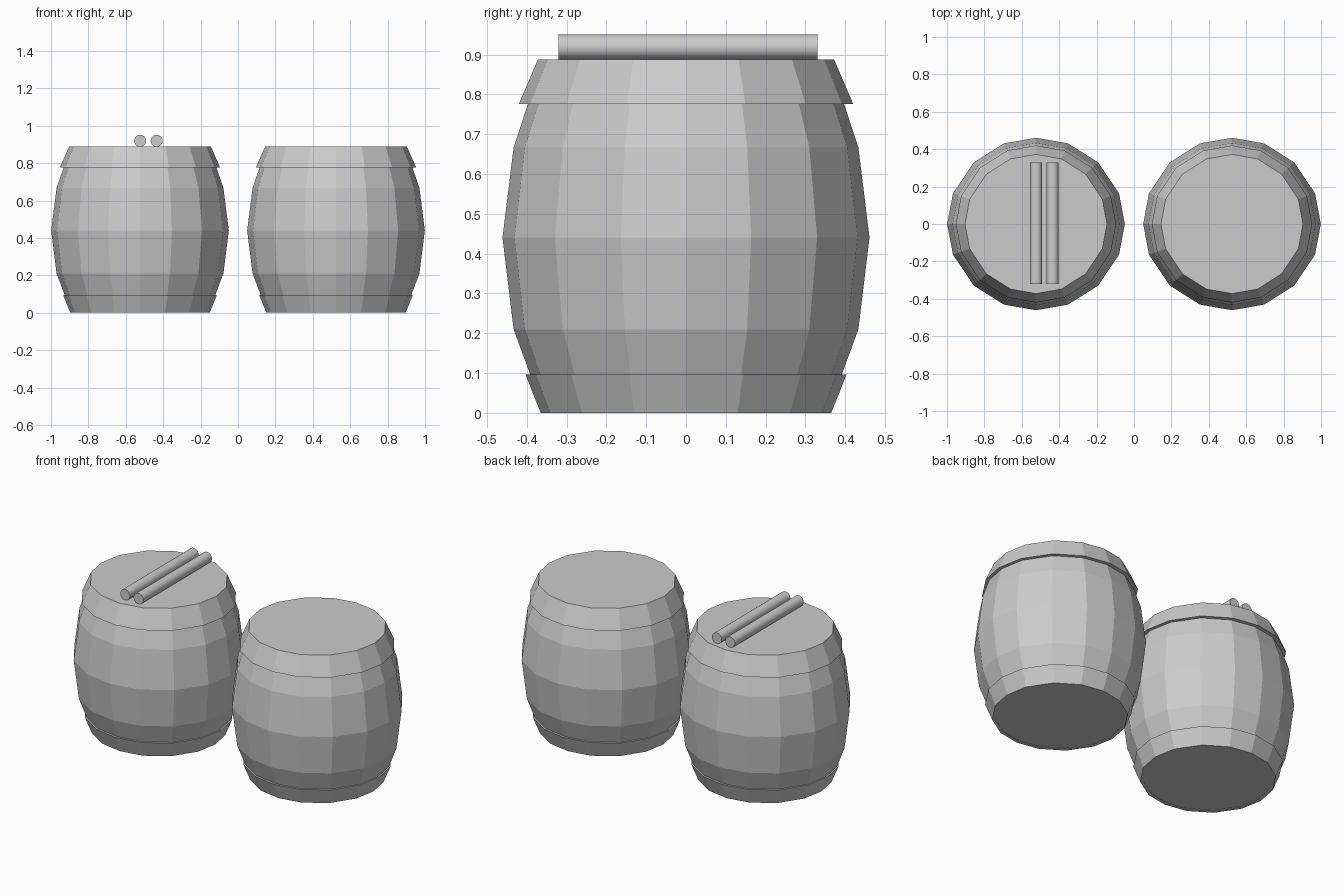
import bpy, bmesh, math

if "Cube" in bpy.data.objects:
    bpy.data.objects.remove(bpy.data.objects["Cube"])

# quarter outline of the slightly uneven 16-sided barrel
QUARTER = [(1, 0), (.935, .355), (.70, .715), (.36, .935)]
RING = []
for k in range(4):
    c, s = round(math.cos(k * math.pi / 2)), round(math.sin(k * math.pi / 2))
    pts = QUARTER if k % 2 == 0 else [(1, 0), (.935, .36), (.715, .70), (.355, .935)]
    RING += [(c * x - s * y, s * x + c * y) for x, y in pts]


def loft(name, profile, cx, closed=False, sx=1.03):
    """Sweep an (r, z) profile around the barrel outline; open profiles get caps."""
    bm = bmesh.new()
    rows = [[bm.verts.new((cx + x * r * sx, y * r, z)) for x, y in RING] for r, z in profile]
    n = len(RING)
    pairs = list(zip(rows, rows[1:]))
    if closed:
        pairs.append((rows[-1], rows[0]))
    else:
        bm.faces.new(rows[0][::-1])
        bm.faces.new(rows[-1])
    for a, b in pairs:
        for i in range(n):
            j = (i + 1) % n
            bm.faces.new((a[i], a[j], b[j], b[i]))
    bmesh.ops.recalc_face_normals(bm, faces=bm.faces)
    me = bpy.data.meshes.new(name)
    bm.to_mesh(me)
    bm.free()
    ob = bpy.data.objects.new(name, me)
    bpy.context.collection.objects.link(ob)


for side, cx in (("left", -.524), ("right", .524)):
    # bulging staves
    loft(f"{side}_barrel_body", [(.35, .004), (.391, .095), (.433, .21), (.461, .44),
                                 (.433, .667), (.397, .776), (.36, .884)], cx)
    # hoops
    loft(f"{side}_bottom_hoop", [(.345, 0), (.365, 0), (.403, .096), (.385, .096)], cx, True, 1.02)
    loft(f"{side}_top_hoop", [(.388, .776), (.42, .776), (.372, .888), (.355, .888)], cx, True, 1.02)
    # drum head, level with the hoop top
    loft(f"{side}_drum_head", [(.357, .87), (.357, .888)], cx)

# two sticks resting on the left drum
for i, x in enumerate((-.523, -.435)):
    bpy.ops.mesh.primitive_cylinder_add(vertices=20, radius=.032, depth=.65,
                                        location=(x, .005, .919), rotation=(math.pi / 2, 0, 0))
    bpy.context.object.name = f"drum_stick_{i + 1}"
    bpy.ops.object.shade_smooth_by_angle()
